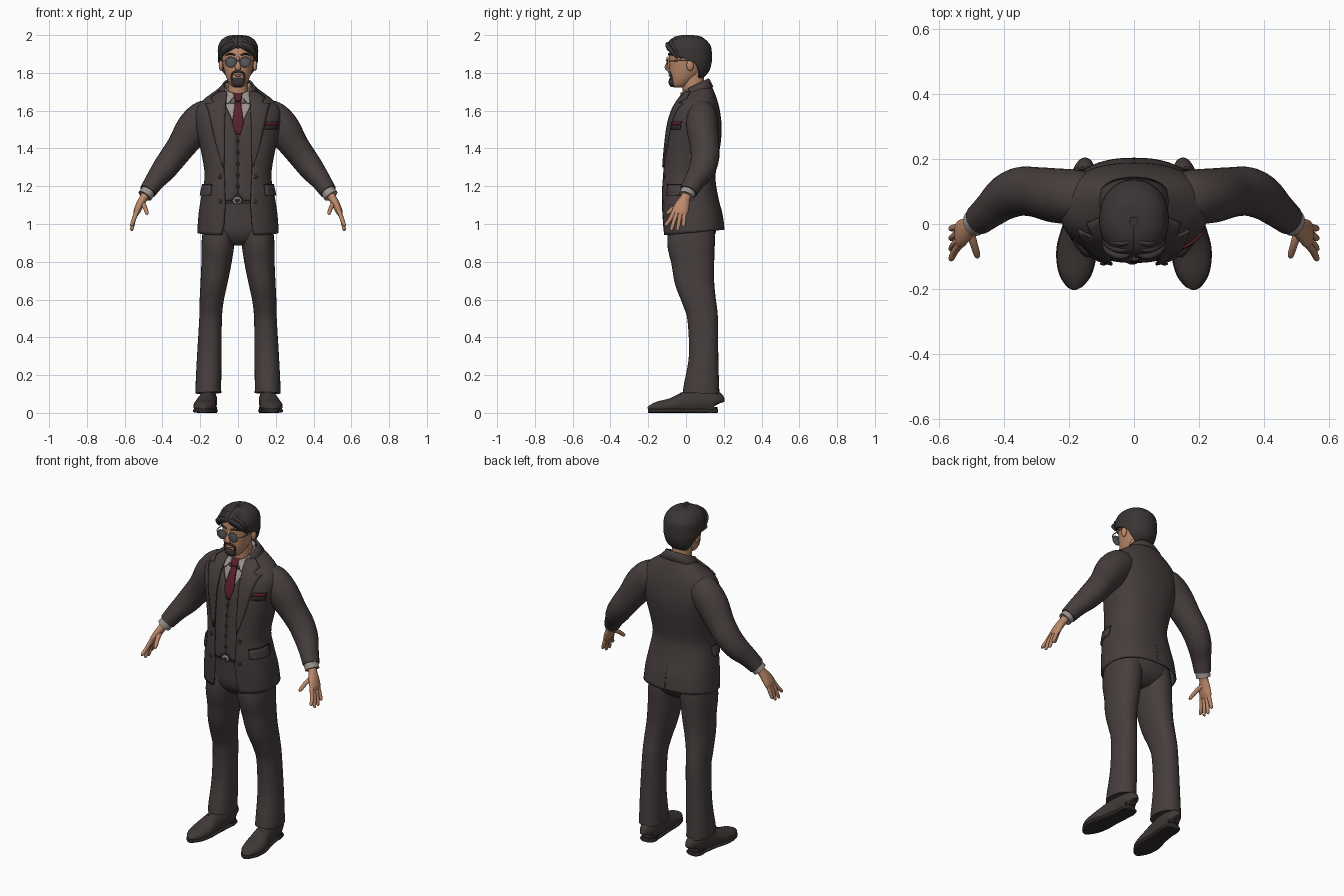
import bpy, bmesh
from math import sin, cos, pi, radians, degrees, asin
from mathutils import Vector
from mathutils.bvhtree import BVHTree

if "Cube" in bpy.data.objects:
    bpy.data.objects.remove(bpy.data.objects["Cube"])


def material(name, *rgb):
    m = bpy.data.materials.new(name)
    m.use_nodes = True
    m.diffuse_color = (*rgb, 1)
    m.node_tree.nodes["Principled BSDF"].inputs["Base Color"].default_value = (*rgb, 1)
    return m


SUIT = material("charcoal suit", .062, .048, .047)
TRIM = material("dark trim", .03, .024, .024)
SHIRT = material("grey shirt", .33, .29, .27)
TIE = material("burgundy silk", .10, .014, .026)
SKIN = material("skin", .50, .25, .145)
HAIR = material("dark hair", .042, .035, .034)
SHOE = material("shoe leather", .05, .04, .037)
LENS = material("grey lens", .10, .10, .105)
METAL = material("dull metal", .28, .26, .25)


def make(name, verts, faces, mat, mirror=False, thick=0):
    bm = bmesh.new()
    vs = [bm.verts.new(v) for v in verts]
    for f in faces:
        bm.faces.new([vs[i] for i in f])
    bmesh.ops.recalc_face_normals(bm, faces=bm.faces)
    me = bpy.data.meshes.new(name)
    bm.to_mesh(me)
    bm.free()
    for p in me.polygons:
        p.use_smooth = True
    me.set_sharp_from_angle(angle=radians(50))
    me.materials.append(mat)
    ob = bpy.data.objects.new(name, me)
    bpy.context.scene.collection.objects.link(ob)
    if thick:
        so = ob.modifiers.new("thickness", "SOLIDIFY")
        so.thickness, so.offset = thick, 0
    if mirror:
        ob.modifiers.new("mirror", "MIRROR").use_mirror_merge = False
    return ob


def smooth_rows(rows, n=6):
    """Catmull-Rom interpolation of tuples."""
    out = []
    for i in range(len(rows) - 1):
        quad = zip(rows[max(i - 1, 0)], rows[i], rows[i + 1], rows[min(i + 2, len(rows) - 1)])
        quad = list(quad)
        for k in range(n):
            t = k / n
            out.append(tuple(b + .5 * t * (c - a + t * (2 * a - 5 * b + 4 * c - d + t * (3 * (b - c) + d - a)))
                             for a, b, c, d in quad))
    return out + [tuple(rows[-1])]


def power(v, e):
    return (1 if v >= 0 else -1) * abs(v) ** e


def grid_faces(rows, cols, closed, cap):
    faces = [(r * cols + c, r * cols + (c + 1) % cols, (r + 1) * cols + (c + 1) % cols, (r + 1) * cols + c)
             for r in range(rows - 1) for c in range(cols if closed else cols - 1)]
    if closed and cap:
        faces += [tuple(range(cols)), tuple(range((rows - 1) * cols, rows * cols))]
    return faces


def loft_geo(rows, e, closed, n=48):
    """Rows: height, half width, front y, back y, tilt, half opening in degrees."""
    verts = []
    cols = n if closed else n + 1
    for z, rx, yf, yb, tilt, a in rows:
        a = radians(max(a, 0))
        for k in range(cols):
            t = a + (2 * pi - 2 * a) * k / n
            dy = -(yb - yf) / 2 * power(cos(t), e)
            verts.append((rx * power(sin(t), e), (yf + yb) / 2 + dy, z + tilt * dy))
    return verts, grid_faces(len(rows), cols, closed, True)


def loft(name, mat, rows, e=.85, closed=True, thick=0):
    return make(name, *loft_geo(rows, e, closed), mat, thick=thick)


def tube(name, mat, rows, ref=(0, 1, 0), e=1, n=20, mirror=True, floor=0, steps=6):
    """Rows: x, y, z, radius across, radius along ref."""
    rows = smooth_rows(rows, steps)
    pts = [Vector(r[:3]) for r in rows]
    verts = []
    for i, r in enumerate(rows):
        tan = (pts[min(i + 1, len(pts) - 1)] - pts[max(i - 1, 0)]).normalized()
        v = Vector(ref)
        v = (v - tan * v.dot(tan)).normalized()
        u = tan.cross(v)
        for k in range(n):
            t = 2 * pi * k / n
            p = pts[i] + u * r[3] * power(cos(t), e) + v * r[4] * power(sin(t), e)
            p.z = max(p.z, floor)
            verts.append(p)
    return make(name, verts, grid_faces(len(rows), n, True, True), mat, mirror)


def ball(name, mat, loc, size, mirror=False):
    bm = bmesh.new()
    bmesh.ops.create_uvsphere(bm, u_segments=20, v_segments=12, radius=1)
    verts = [Vector(loc) + Vector(a * b for a, b in zip(v.co, size)) for v in bm.verts]
    faces = [[v.index for v in f.verts] for f in bm.faces]
    bm.free()
    return make(name, verts, faces, mat, mirror)


# Jacket shape, shared by every layer of the torso
BODY = smooth_rows([
    (.955, .212, -.12, .2, .09), (1.05, .205, -.126, .188, .03), (1.15, .19, -.13, .165, 0),
    (1.25, .173, -.126, .152, 0), (1.35, .185, -.118, .167, 0), (1.45, .207, -.106, .182, 0),
    (1.53, .224, -.093, .184, 0), (1.6, .222, -.073, .174, .05), (1.65, .185, -.052, .158, .15),
    (1.69, .125, -.036, .136, .35), (1.715, .078, -.02, .117, .5)], 8)


def body(z, inset=0):
    i = next((k for k in range(len(BODY) - 2) if BODY[k + 1][0] >= z), len(BODY) - 2)
    a, b = BODY[i], BODY[i + 1]
    t = (z - a[0]) / (b[0] - a[0])
    _, rx, yf, yb, tilt = (p + (q - p) * t for p, q in zip(a, b))
    return z, rx - inset, yf + inset, yb - inset, tilt


def layer(gaps, inset, steps=44, e=.85):
    """Torso layer whose front opening follows (height, half gap) pairs."""
    rows = []
    for k in range(steps + 1):
        z = gaps[0][0] + (gaps[-1][0] - gaps[0][0]) * k / steps
        i = next((j for j in range(len(gaps) - 2) if gaps[j + 1][0] >= z), len(gaps) - 2)
        (za, ga), (zb, gb) = gaps[i], gaps[i + 1]
        g = ga + (gb - ga) * (z - za) / (zb - za)
        r = body(z, inset)
        rows.append((*r, degrees(asin(min(1, max(g, 0) / r[1]) ** (1 / e)))))
    return rows


SURFACE = BVHTree.FromPolygons(*loft_geo(layer([(.955, 0), (1.715, 0)], 0), .85, True))


def on_body(u, z, off, radial=False):
    d = Vector((-sin(radians(u)), cos(radians(u)), 0)) if radial else Vector((0, 1, 0))
    start = Vector((0, .04, z)) - d if radial else Vector((u, -1, z))
    hit, nor, _, _ = SURFACE.ray_cast(start, d)
    if hit is None:
        return Vector((u, -.02 - off, z))
    return hit + nor * (off if nor.dot(d) < 0 else -off)


def plate(name, mat, rows, off=.006, thick=.008, mirror=False, radial=False):
    """Thin panel lying on the torso; rows: height, inner, outer."""
    verts, count = [], 0
    for a, b in zip(rows, rows[1:] + rows[-1:]):
        for k in range(3 if b is not a else 1):
            z, u0, u1 = (p + (q - p) * k / 3 for p, q in zip(a, b))
            verts += [on_body(u0 + (u1 - u0) * c / 5, z, off, radial) for c in range(6)]
            count += 1
    return make(name, verts, grid_faces(count, 6, False, False), mat, mirror, thick)


# Torso clothing
loft("jacket", SUIT, layer([(.955, .085), (1.0, .074), (1.1, .066), (1.3, .074), (1.5, .075),
                            (1.62, .07), (1.715, .055)], 0), closed=False, thick=.008)
loft("vest", SUIT, layer([(1.125, .03), (1.16, 0), (1.48, 0), (1.66, .075)], .014, 60), closed=False, thick=.008)
loft("shirt", SHIRT, layer([(1.3, 0), (1.71, 0)], .026))
plate("lapel", SUIT, [(1.3, .072, .078), (1.4, .07, .108), (1.5, .07, .132), (1.6, .066, .155), (1.632, .064, .168),
                      (1.636, .063, .125), (1.662, .06, .14), (1.695, .055, .095)], off=.008, mirror=True)
loft("jacket_collar", SUIT, [(1.69, .115, -.03, .14, .4, 62), (1.722, .084, -.022, .124, .5, 62),
                             (1.735, .076, -.018, .116, .5, 62)], closed=False, thick=.01)
loft("shirt_collar", SHIRT, [(1.67, .072, -.03, .11, .5, 8), (1.727, .066, -.028, .106, .5, 20)],
     closed=False, thick=.008)
plate("collar_point", SHIRT, [(1.7, .012, .055), (1.67, .024, .07), (1.638, .05, .06)], off=.001, mirror=True)
plate("tie_blade", TIE, [(1.66, -.013, .013), (1.54, -.031, .031), (1.475, -.012, .012)], off=-.010, thick=.012)
plate("tie_knot", TIE, [(1.7, -.022, .022), (1.68, -.023, .023), (1.652, -.013, .013)], off=-.001, thick=.018)
plate("chest_pocket", TRIM, [(1.5, .142, .2), (1.527, .142, .204)])
plate("pocket_square", TIE, [(1.524, .146, .2), (1.542, .15, .207)], off=.007)
plate("pocket_flap", SUIT, [(1.15, 48, 82), (1.158, 46, 84), (1.205, 46, 84)], off=.009, mirror=True, radial=True)
plate("pocket_seam", TRIM, [(1.204, 45, 85), (1.209, 45, 85)], off=.009, mirror=True, radial=True)
plate("back_vent", TRIM, [(.985, 179.2, 180.8), (1.09, 179.6, 180.4)], off=.003, thick=.004, radial=True)
for z in (1.2, 1.26, 1.32, 1.38, 1.44):
    ball("vest_button", TRIM, on_body(0, z, -.009), (.009, .004, .009))
for x in (-.092, .092):
    for z in (1.12, 1.25):
        ball("jacket_button", TRIM, on_body(x, z, .005), (.011, .005, .011))

# Trousers and belt
loft("trouser_seat", SUIT, smooth_rows([
    (.885, .05, -.04, .1, 0, 0), (.92, .15, -.075, .14, 0, 0), (.97, .183, -.095, .16, 0, 0),
    (1.06, .178, -.1, .155, 0, 0), (1.16, .16, -.105, .135, 0, 0)]))
loft("belt", TRIM, [(z, .167, -.113, .14, 0, 0) for z in (1.108, 1.142)])
ball("buckle", METAL, (-.005, -.114, 1.125), (.024, .008, .02))
ball("buckle_center", TRIM, (-.005, -.119, 1.125), (.015, .006, .011))
tube("trouser_leg", SUIT, [
    (.095, .03, 1.0, .085, .12), (.106, .027, .9, .087, .126), (.114, .036, .8, .08, .114),
    (.126, .045, .7, .072, .105), (.139, .068, .6, .064, .09), (.145, .088, .5, .06, .081),
    (.152, .093, .3, .065, .078), (.157, .082, .14, .068, .094), (.157, .08, .105, .069, .097)],
    e=.9, n=28)

# Shoes
SHOE_ROWS = [(.152, .166, .045, .022, .035), (.153, .152, .06, .04, .058), (.156, .08, .062, .046, .066),
             (.165, .0, .052, .05, .062), (.176, -.08, .038, .06, .04), (.181, -.15, .03, .049, .03),
             (.183, -.19, .024, .024, .016), (.183, -.2, .02, .006, .006)]
tube("shoe", SHOE, SHOE_ROWS, ref=(0, 0, 1), floor=.014, n=28)
tube("sole", TRIM, [(x, y, .011, a + .003, .011) for x, y, z, a, b in SHOE_ROWS], ref=(0, 0, 1), e=.6, n=28)
tube("shoe_heel", TRIM, [(.154, .12, z, .043, .046) for z in (.03, .015, 0)], e=.8)
for y, z in ((-.005, .113), (-.028, .103), (-.05, .091)):
    tube("lace", TRIM, [(x, y, z - abs(x - .169) * .3, .004, .004) for x in (.148, .169, .19)], n=8)

# Arms and hands
tube("sleeve", SUIT, [
    (.12, .08, 1.575, .07, .07), (.175, .083, 1.565, .09, .083), (.235, .087, 1.505, .093, .084),
    (.3, .098, 1.412, .077, .077), (.35, .1, 1.345, .071, .075), (.395, .082, 1.285, .065, .069),
    (.44, .045, 1.228, .053, .056), (.478, .013, 1.172, .045, .048)], n=28)
tube("cuff", SHIRT, [(.46, .028, 1.2, .038, .04), (.478, .012, 1.17, .039, .041), (.493, .002, 1.148, .039, .041)])
tube("palm", SKIN, [(.482, .01, 1.165, .025, .028), (.5, -.004, 1.137, .022, .027), (.518, -.018, 1.105, .021, .037),
                    (.533, -.03, 1.072, .019, .043), (.541, -.036, 1.05, .013, .038)])
for part, y, tip_y, tip_z in (("index", -.062, -.106, .988), ("middle", -.045, -.076, .966),
                              ("ring", -.026, -.044, .966), ("little", -.008, -.014, .985)):
    tube(part + "_finger", SKIN, [
        (.534, y, 1.07, .012, .012), (.551, (y + tip_y) / 2, 1.025, .011, .011),
        (.562, tip_y, tip_z + .008, .009, .009), (.563, tip_y - .003, tip_z, .003, .003)], n=12)
tube("thumb", SKIN, [(.507, -.02, 1.11, .014, .016), (.494, -.058, 1.09, .012, .012),
                     (.483, -.094, 1.06, .010, .010), (.481, -.104, 1.05, .003, .003)], ref=(1, 0, 0), n=12)

# Head
tube("neck", SKIN, [(0, .045, 1.64, .056, .06), (0, .04, 1.72, .054, .058), (0, .035, 1.82, .056, .06)], mirror=False)
loft("head", SKIN, smooth_rows([
    (1.722, .018, -.062, -.02, 0, 0), (1.735, .04, -.076, .01, 0, 0), (1.77, .06, -.084, .055, 0, 0),
    (1.81, .073, -.087, .09, 0, 0), (1.86, .083, -.088, .112, 0, 0), (1.92, .087, -.087, .115, 0, 0),
    (1.96, .07, -.065, .095, 0, 0), (1.98, .03, -.03, .06, 0, 0)]), e=.92)
tube("nose", SKIN, [(0, -.083, 1.885, .008, .008), (0, -.094, 1.85, .011, .011), (0, -.099, 1.828, .017, .014),
                    (0, -.093, 1.815, .012, .008)], mirror=False)
ball("ear", SKIN, (.09, .022, 1.84), (.012, .019, .03), mirror=True)
tube("eyebrow", HAIR, [(.014, -.089, 1.893, .004, .004), (.04, -.089, 1.901, .006, .005),
                       (.066, -.068, 1.893, .002, .003)], ref=(0, 0, 1), n=10)

# Beard
ball("goatee", HAIR, (0, -.072, 1.752), (.036, .02, .028))
ball("lower_lip", SKIN, (0, -.086, 1.787), (.018, .008, .006))
tube("moustache", HAIR, [(0, -.091, 1.808, .006, .006), (.02, -.088, 1.804, .007, .006),
                         (.034, -.079, 1.788, .005, .006), (.033, -.075, 1.76, .006, .006)], ref=(0, 0, 1), n=10)

# Hair
loft("hair", HAIR, smooth_rows([
    (1.778, .062, -.02, .085, 0, 128), (1.81, .086, -.07, .115, 0, 118), (1.85, .097, -.09, .128, 0, 103),
    (1.875, .1, -.096, .13, 0, 80), (1.9, .1, -.1, .13, 0, 46), (1.925, .1, -.1, .128, 0, 16),
    (1.945, .096, -.096, .122, 0, 0), (1.97, .082, -.078, .1, 0, 0), (1.988, .054, -.046, .07, 0, 0),
    (1.994, .012, -.006, .02, 0, 0)]), e=.95, closed=False, thick=.014)
ball("hair_crown", HAIR, (0, .012, 1.945), (.092, .1, .055))
for lift in (0, .02, .04):
    tube("fringe_lock", HAIR, [
        (.006, -.088 + lift, 1.95 + lift * .8, .01, .006), (.04, -.098 + lift, 1.945 + lift * .7, .017, .011),
        (.075, -.08 + lift, 1.918 + lift * .4, .018, .011), (.094, -.045 + lift, 1.878, .006, .005)],
        ref=(0, 1, .3), n=12)

# Glasses
ball("lens", LENS, (.038, -.1, 1.857), (.028, .004, .025), mirror=True)
ring = [(.038 + .029 * cos(k * pi / 12), -.1, 1.857 + .026 * sin(k * pi / 12), .003, .003) for k in range(25)]
tube("lens_rim", METAL, ring, n=8, steps=1)
tube("glasses_bridge", METAL, [(-.011, -.1, 1.862, .003, .003), (0, -.105, 1.867, .003, .003),
                               (.011, -.1, 1.862, .003, .003)], ref=(0, 0, 1), n=8, mirror=False)
tube("glasses_arm", METAL, [(.066, -.1, 1.862, .003, .003), (.087, -.07, 1.864, .003, .003),
                            (.094, .02, 1.866, .003, .003)], ref=(0, 0, 1), n=8)
